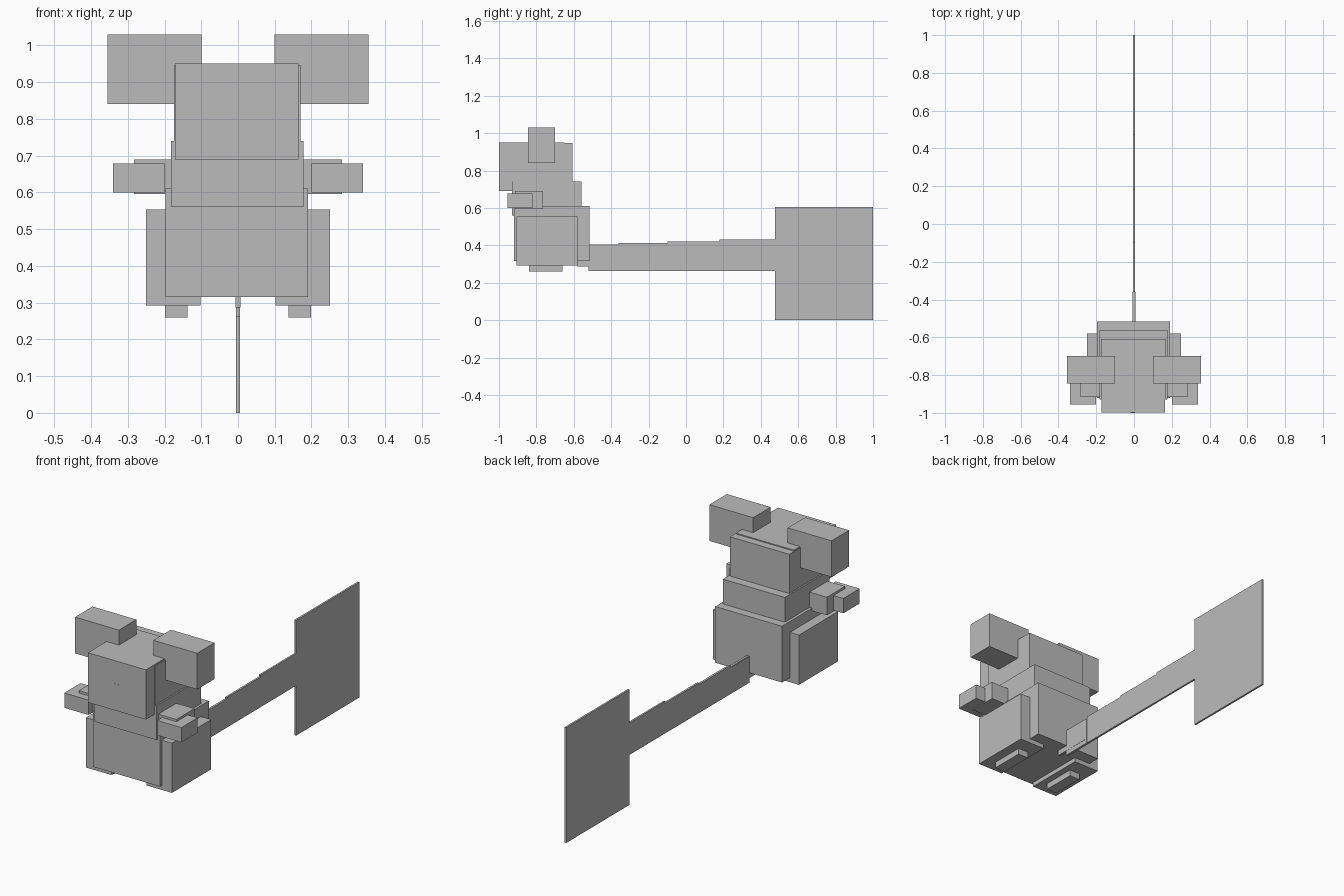
import bpy

cube = bpy.data.objects.get("Cube")
if cube:
    bpy.data.objects.remove(cube, do_unlink=True)

grey = bpy.data.materials.new("plain grey")
grey.use_nodes = True
colour = (0.5, 0.5, 0.5, 1)
grey.diffuse_color = colour
for node in grey.node_tree.nodes:
    if node.type == "BSDF_PRINCIPLED":
        node.inputs["Base Color"].default_value = colour


def box(name, x, y, z):
    """Box given by its (low, high) range on each axis."""
    spans = (x, y, z)
    bpy.ops.mesh.primitive_cube_add(size=1, location=[(a + b) / 2 for a, b in spans])
    obj = bpy.context.object
    obj.name = name
    obj.scale = [b - a for a, b in spans]
    bpy.ops.object.transform_apply(location=False, rotation=False, scale=True)
    obj.data.materials.append(grey)
    return obj


def pair(name, x, y, z):
    """Same box on the left (+x) and the right (-x)."""
    box("left_" + name, x, y, z)
    box("right_" + name, (-x[1], -x[0]), y, z)


# Body
box("lower_body", (-0.197, 0.191), (-0.92, -0.515), (0.315, 0.61))
box("upper_body", (-0.182, 0.178), (-0.93, -0.56), (0.56, 0.74))

# Head, with a small nose plate
box("head_front", (-0.172, 0.165), (-0.999, -0.65), (0.69, 0.951))
box("head_back", (-0.174, 0.17), (-0.93, -0.608), (0.678, 0.946))
box("nose", (-0.018, 0.006), (-1.0, -0.99), (0.77, 0.83))
pair("ear", (0.1, 0.355), (-0.845, -0.7), (0.84, 1.03))

# Limbs
pair("arm", (0.15, 0.283), (-0.915, -0.765), (0.595, 0.69))
pair("hand", (0.2, 0.34), (-0.955, -0.82), (0.6, 0.678))
pair("leg", (0.102, 0.25), (-0.905, -0.58), (0.292, 0.553))
pair("foot", (0.137, 0.198), (-0.84, -0.66), (0.26, 0.32))

# Flat tail: overlapping segments that widen into a paddle
box("tail_root", (-0.007, 0.007), (-0.58, -0.36), (0.287, 0.402))
tail = [(-0.52, -0.36, 0.404), (-0.36, -0.1, 0.412),
        (-0.1, 0.18, 0.42), (0.18, 0.48, 0.43)]
for i, (start, end, top) in enumerate(tail):
    half = 0.006 - 0.0004 * i
    box(f"tail_segment_{i + 1}", (-half, half), (start, end), (0.262, top))
box("tail_paddle", (-0.005, 0.005), (0.475, 1.0), (0, 0.605))
